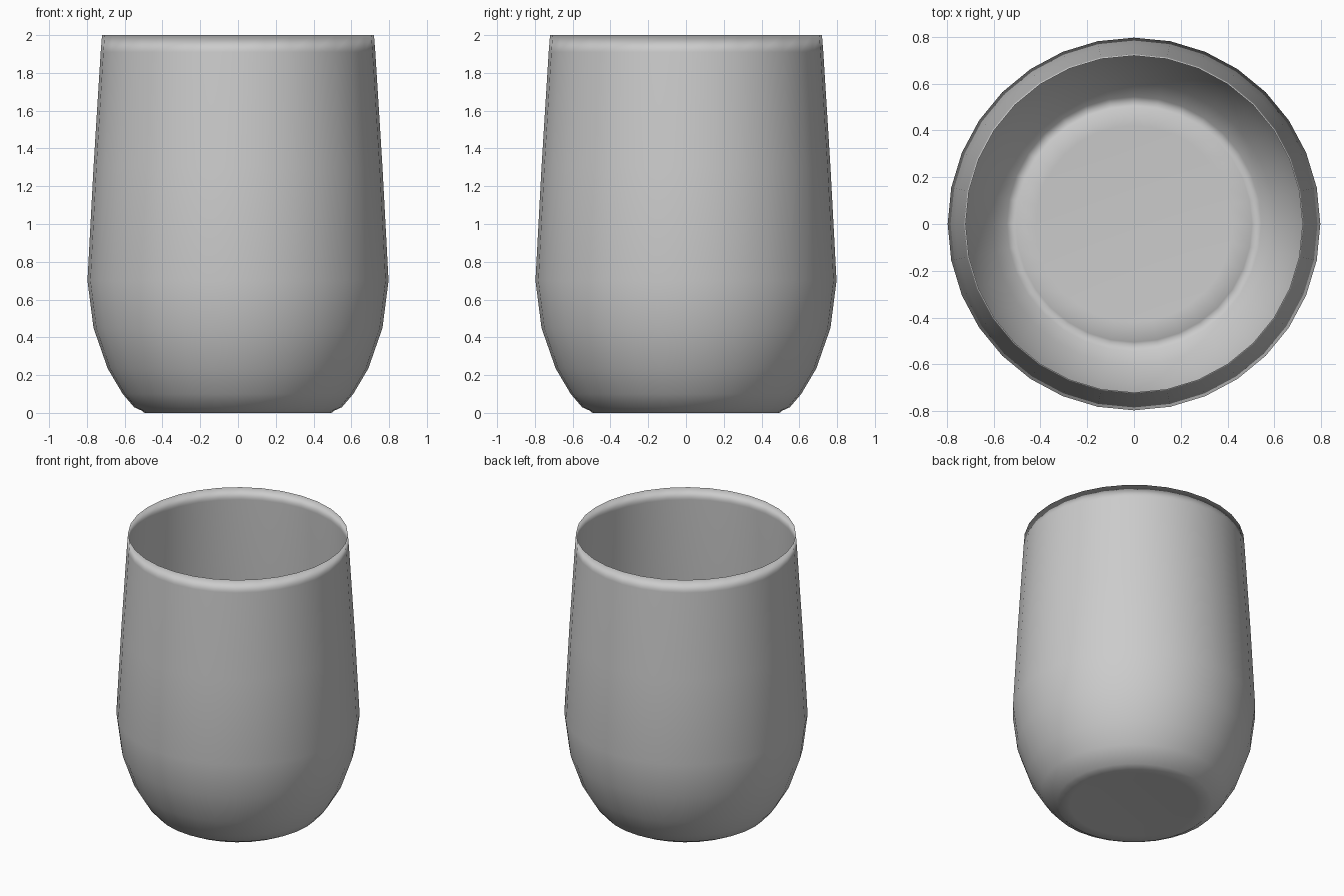
import bpy, bmesh
from math import cos, sin, pi

if "Cube" in bpy.data.objects:
    bpy.data.objects.remove(bpy.data.objects["Cube"])

SIDES = 32

def lathe(name, profile):
    """Spin an (r, z) profile round z; it starts and ends on the axis."""
    bm = bmesh.new()
    rings = []
    for r, z in profile:
        if r == 0:
            rings.append([bm.verts.new((0, 0, z))] * SIDES)
        else:
            rings.append([bm.verts.new((r * cos(2 * pi * i / SIDES), r * sin(2 * pi * i / SIDES), z))
                          for i in range(SIDES)])
    for a, b in zip(rings, rings[1:]):
        for i in range(SIDES):
            j = (i + 1) % SIDES
            quad = list(dict.fromkeys((a[i], a[j], b[j], b[i])))
            bm.faces.new(quad).smooth = True
    bmesh.ops.recalc_face_normals(bm, faces=bm.faces)
    mesh = bpy.data.meshes.new(name)
    bm.to_mesh(mesh)
    bm.free()
    obj = bpy.data.objects.new(name, mesh)
    bpy.context.collection.objects.link(obj)
    return obj

# underside with a shallow dish and foot ring
base = [(0, 0.008), (0.30, 0.008), (0.42, 0.0), (0.495, 0.0), (0.51, 0.012)]
# outer wall, thin rim shared with the inner wall
wall = [(0.55, 0.03), (0.61, 0.10), (0.69, 0.235), (0.765, 0.45), (0.797, 0.70),
        (0.765, 1.30), (0.727, 1.91)]
rim = [(0.72, 2.0)]
# inner wall follows the outer one, just inside it
inner = [(r - 0.006, z + 0.004) for r, z in reversed(wall)]
inner[0] = (0.721, 1.91)
# inside floor, slightly raised at its edge
floor = [(0.515, 0.018), (0.505, 0.026), (0.42, 0.024), (0.30, 0.018), (0, 0.018)]

lathe("tumbler_cup", base + wall + rim + inner + floor)
